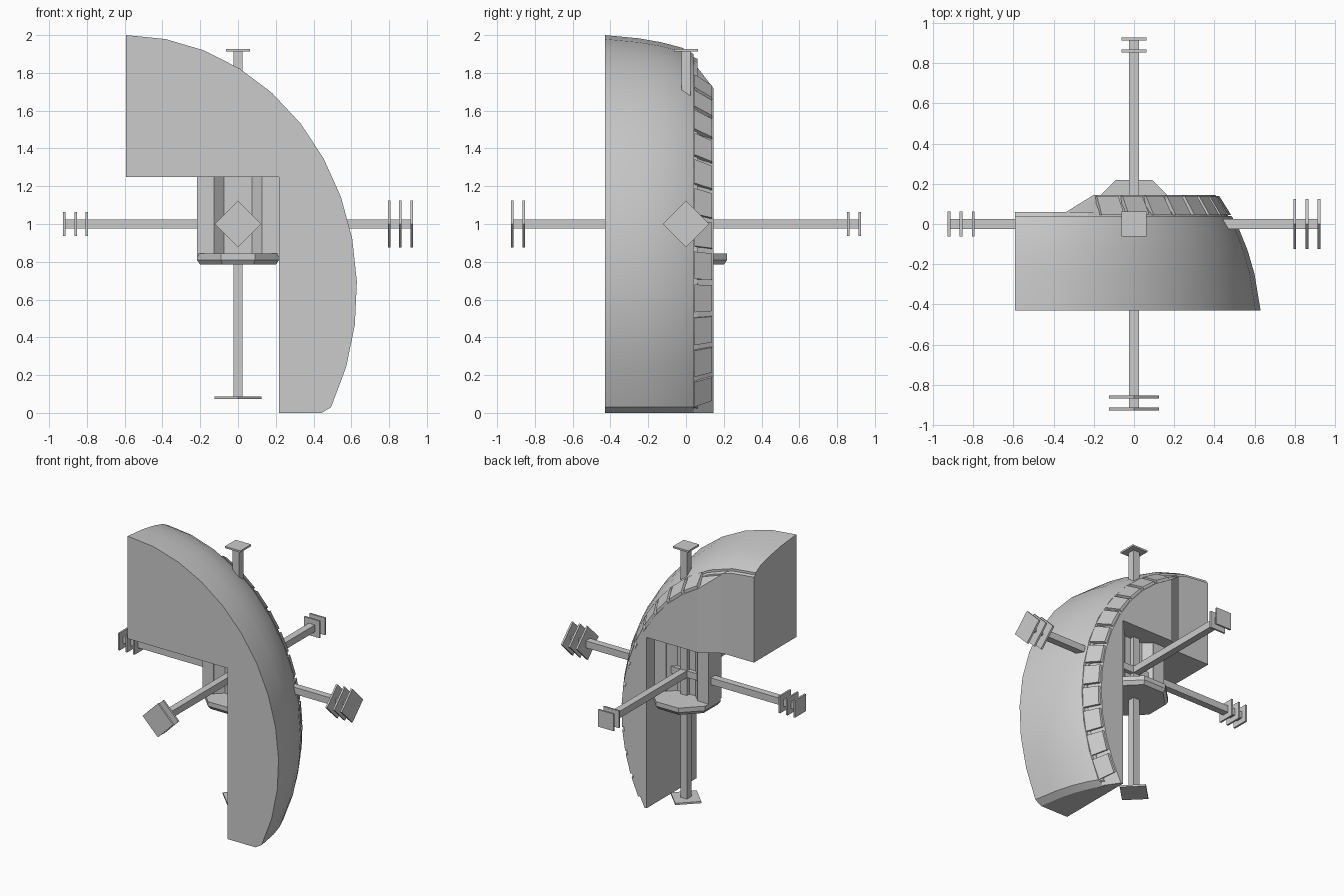
import bpy, bmesh, math
from mathutils import Matrix, Vector

if "Cube" in bpy.data.objects:
    bpy.data.objects.remove(bpy.data.objects["Cube"])

grey = bpy.data.materials.new("plain_grey")
grey.diffuse_color = (0.6, 0.6, 0.6, 1)
grey.use_nodes = True
grey.node_tree.nodes["Principled BSDF"].inputs["Base Color"].default_value = grey.diffuse_color

CX, CZ = -0.6, 0.65          # centre of the curved outline


def finish(name, bm, smooth=False):
    bmesh.ops.recalc_face_normals(bm, faces=bm.faces)
    me = bpy.data.meshes.new(name)
    bm.to_mesh(me)
    bm.free()
    me.materials.append(grey)
    ob = bpy.data.objects.new(name, me)
    bpy.context.collection.objects.link(ob)
    if smooth:
        bpy.ops.object.select_all(action='DESELECT')
        ob.select_set(True)
        bpy.context.view_layer.objects.active = ob
        bpy.ops.object.shade_smooth_by_angle(angle=math.radians(25))
    return ob


def loft(name, rings, smooth=False):
    """Join equal-length rings of points and cap both ends."""
    bm = bmesh.new()
    rows = [[bm.verts.new(p) for p in r] for r in rings]
    n = len(rows[0])
    for a, b in zip(rows, rows[1:]):
        for i in range(n):
            j = (i + 1) % n
            bm.faces.new((a[i], a[j], b[j], b[i]))
    bm.faces.new(rows[0])
    bm.faces.new(rows[-1][::-1])
    return finish(name, bm, smooth)


def arc_point(t, a, b, y):
    return (CX + a * math.cos(t), y, CZ + b * math.sin(t))


def section(y, a, b, left, foot, segs=12):
    """L-shaped slice: curved outside, square inner corner at (0.22, 1.25)."""
    t0 = math.acos((left - CX) / a)
    t1 = math.asin((foot - CZ) / b)
    pts = [(left, y, 1.25)]
    pts += [arc_point(t0 + (t1 - t0) * i / segs, a, b, y) for i in range(segs + 1)]
    if foot > 0:
        pts.append((pts[-1][0] - 0.05, y, 0))
    return pts + [(0.218, y, 0), (0.218, y, 1.25)]


# Curved outer shell
levels = [(-0.43, 1.23, 1.35), (-0.25, 1.20, 1.333), (-0.13, 1.165, 1.312),
          (-0.02, 1.12, 1.283), (0.04, 1.085, 1.25)]
loft("curved_shell", [section(y, a, b, -0.592, 0.03) for y, a, b in levels], True)

# Thin lip behind the shell
loft("back_lip", [section(0.035, 1.07, 1.235, -0.592, 0.03),
                  section(0.06, 1.06, 1.225, -0.592, 0.03)])

# Raised back band with a sloped end
loft("back_band", [section(0.04, 1.066, 1.235, -0.37, 0),
                   section(0.145, 1.005, 1.165, -0.2, 0)], True)

# Raised panels along the sloped band
PANELS = 12
T0, T1 = -0.53, 1.165
step = (T1 - T0) / PANELS
for k in range(PANELS):
    ta, tb = T0 + k * step + 0.012, T0 + (k + 1) * step - 0.012
    rings = []
    for t in (ta, tb):
        rings.append([arc_point(t, a, b, y) for a, b, y in
                      ((1.04, 1.21, 0.045), (1.083, 1.25, 0.045),
                       (1.025, 1.185, 0.138), (0.985, 1.145, 0.138))])
    loft("band_panel", rings)

# Notched central column
half = [(0.218, -0.1), (0.218, 0.05), (0.127, 0.05), (0.127, 0.045),
        (0.074, -0.005)]
front = [(-0.074, -0.045), (-0.127, -0.095), (-0.127, -0.1)]
outline = half + [(-x, y) for x, y in half[::-1]] + front[::-1] + [(-x, y) for x, y in front]
clean = []
for p in outline:
    if p not in clean:
        clean.append(p)
loft("central_column", [[(x, y, z) for x, y in clean] for z in (0.83, 1.26)])


# Octagonal base under the column
def octagon(z, apothem):
    r = apothem / math.cos(math.pi / 8)
    return [(r * math.cos(math.pi / 8 + i * math.pi / 4),
             r * math.sin(math.pi / 8 + i * math.pi / 4), z) for i in range(8)]


loft("column_base", [octagon(0.785, 0.2), octagon(0.81, 0.218), octagon(0.843, 0.218)])


# Six arms carrying small end plates
def box(name, centre, size, turn_axis=None):
    bm = bmesh.new()
    bmesh.ops.create_cube(bm, size=1)
    m = Matrix.Diagonal((*size, 1))
    if turn_axis:
        m = Matrix.Rotation(math.pi / 4, 4, turn_axis) @ m
    bm.transform(Matrix.Translation(centre) @ m)
    finish(name, bm)


def arm(name, axis, sign, plates, diamond):
    hub = Vector((0, 0, 1))
    d = Vector((0, 0, 0))
    d[axis] = sign
    size = [0.05] * 3
    size[axis] = 0.92
    box(name + "_arm", hub + d * 0.46, size)
    size = [0.175 if diamond else 0.125] * 3
    size[axis] = 0.013
    for dist in plates:
        box(name + "_plate", hub + d * dist, size, "XYZ"[axis] if diamond else None)


arm("left", 0, -1, (0.80, 0.86, 0.92), False)
arm("right", 0, 1, (0.80, 0.86, 0.92), True)
arm("front", 1, -1, (0.86, 0.92), True)
arm("back", 1, 1, (0.86, 0.92), False)
arm("top", 2, 1, (0.92,), False)
arm("bottom", 2, -1, (0.92,), True)
